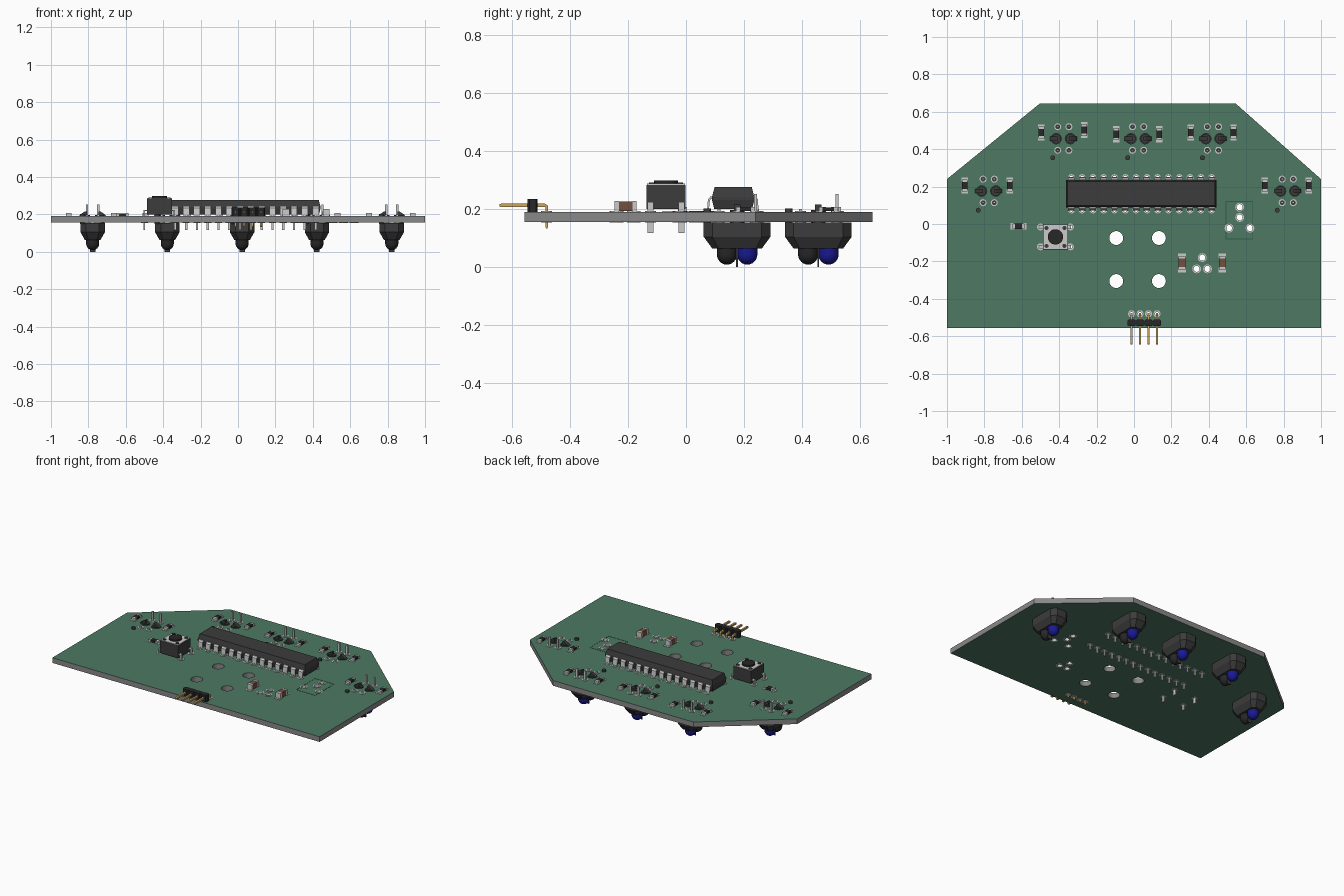
import bpy, bmesh, math
from mathutils import Matrix, Vector

if "Cube" in bpy.data.objects:
    bpy.data.objects.remove(bpy.data.objects["Cube"])

BOT, TOP = 0.156, 0.191   # circuit board faces


def mat(name, c):
    m = bpy.data.materials.new(name)
    m.diffuse_color = (*c, 1)
    m.use_nodes = True
    m.node_tree.nodes["Principled BSDF"].inputs["Base Color"].default_value = m.diffuse_color
    return m


GREEN = mat("green", (0.075, 0.19, 0.125))
EDGE = mat("edge_grey", (0.25, 0.25, 0.25))
BLACK = mat("black", (0.02, 0.02, 0.02))
DARK = mat("charcoal", (0.045, 0.045, 0.045))
SILVER = mat("silver", (0.55, 0.55, 0.53))
GOLD = mat("gold", (0.6, 0.38, 0.12))
BROWN = mat("brown", (0.17, 0.08, 0.05))
BLUE = mat("blue", (0.01, 0.01, 0.3))
INK = mat("dark_green", (0.03, 0.11, 0.06))


def box(bm, x0, x1, y0, y1, z0, z1):
    m = Matrix.Translation(((x0 + x1) / 2, (y0 + y1) / 2, (z0 + z1) / 2)) @ \
        Matrix.Diagonal((x1 - x0, y1 - y0, z1 - z0, 1))
    bmesh.ops.create_cube(bm, size=1, matrix=m)


def cyl(bm, x, y, z0, z1, r, r2=None, n=16):
    bmesh.ops.create_cone(bm, cap_ends=True, segments=n, radius1=r, radius2=r if r2 is None else r2,
                          depth=z1 - z0, matrix=Matrix.Translation((x, y, (z0 + z1) / 2)))


def loft(bm, rings):
    """Skin a stack of closed rings and cap both ends."""
    vs = [[bm.verts.new(p) for p in r] for r in rings]
    n = len(vs[0])
    for a, b in zip(vs, vs[1:]):
        for i in range(n):
            bm.faces.new((a[i], a[(i + 1) % n], b[(i + 1) % n], b[i]))
    bm.faces.new(vs[0])
    bm.faces.new(vs[-1])


def circle(x, y, z, r, n=16):
    return [(x + r * math.cos(2 * math.pi * i / n), y + r * math.sin(2 * math.pi * i / n), z) for i in range(n)]


def finish(bm, name, m, smooth=False, at=((0, 0),)):
    """Make one object per position, all sharing one mesh."""
    bmesh.ops.recalc_face_normals(bm, faces=bm.faces[:])
    me = bpy.data.meshes.new(name)
    bm.to_mesh(me)
    bm.free()
    me.materials.append(m)
    for x, y in at:
        ob = bpy.data.objects.new(name, me)
        ob.location = (x, y, 0)
        bpy.context.collection.objects.link(ob)
    if smooth:
        bpy.ops.object.select_all(action='DESELECT')
        ob.select_set(True)
        bpy.context.view_layer.objects.active = ob
        bpy.ops.object.shade_smooth_by_angle(angle=math.radians(35))


# Layout of the parts
SENSORS = [(-0.777, 0.176), (-0.378, 0.456), (0.022, 0.456), (0.422, 0.456), (0.822, 0.176)]
CHIP_X = [-0.335 + 0.0577 * i for i in range(14)]
HEAD_X = [-0.013 + 0.0453 * i for i in range(4)]
BTN = (-0.42, -0.069)
pads = [(x, y) for x in CHIP_X for y in (0.075, 0.248)]
pads += [(x + dx, y + dy) for x, y in SENSORS for dx in (-0.03, 0.03) for dy in (-0.062, 0.064)]
pads += [(x, -0.48) for x in HEAD_X]
pads += [(BTN[0] + dx, BTN[1] + dy) for dx in (-0.08, 0.08) for dy in (-0.053, 0.053)]
open_pads = [(0.565, 0.09), (0.565, 0.035), (0.508, -0.022), (0.62, -0.022),
             (0.365, -0.18), (0.335, -0.24), (0.393, -0.24)]

# Circuit board: filled outline with drilled holes
outline = [(-1, -0.557), (1, -0.557), (1, 0.24), (0.545, 0.643), (-0.505, 0.643), (-1, 0.24)]
loops = [[(x, y, 0) for x, y in outline]]
loops += [circle(x, y, 0, 0.037, 32) for x in (-0.095, 0.133) for y in (-0.075, -0.305)]
loops += [circle(x, y, 0, 0.011, 12) for x, y in pads]
loops += [circle(x, y, 0, 0.017, 16) for x, y in open_pads]
loops += [circle(x + dx, y, 0, 0.028, 16) for x, y in SENSORS for dx in (-0.038, 0.038)]
cu = bpy.data.curves.new("circuit_board", 'CURVE')
cu.dimensions, cu.fill_mode, cu.extrude = '2D', 'BOTH', (TOP - BOT) / 2
for pts in loops:
    s = cu.splines.new('POLY')
    s.points.add(len(pts) - 1)
    for p, c in zip(s.points, pts):
        p.co = (*c, 1)
    s.use_cyclic_u = True
board = bpy.data.objects.new("circuit_board", cu)
board.location.z = (TOP + BOT) / 2
bpy.context.collection.objects.link(board)
bpy.context.view_layer.objects.active = board
board.select_set(True)
bpy.ops.object.convert(target='MESH')
board = bpy.context.view_layer.objects.active
board.data.materials.clear()
board.data.materials.append(GREEN)
board.data.materials.append(EDGE)
for f in board.data.polygons:
    f.material_index = 0 if abs(f.normal.z) > 0.5 else 1
    f.use_smooth = False

# Plated holes: thin sleeves with a flange on both faces
bm = bmesh.new()
for pts, ri, ro in ((pads, 0.0105, 0.019), (open_pads, 0.0165, 0.024)):
    for x, y in pts:
        prof = [(ri, BOT - .002), (ro, BOT - .002), (ro, TOP + .002), (ri, TOP + .002)]
        rings = [[bm.verts.new(p) for p in circle(x, y, z, r, 12)] for r, z in prof]
        for k in range(4):
            a, b = rings[k], rings[(k + 1) % 4]
            for i in range(12):
                bm.faces.new((a[i], a[(i + 1) % 12], b[(i + 1) % 12], b[i]))
finish(bm, "plated_holes", SILVER)

# Printed outline beside the empty component holes
bm = bmesh.new()
for x in (0.492, 0.635):
    box(bm, x - .002, x + .002, -0.08, 0.12, TOP, TOP + .001)
for y in (-0.08, 0.12):
    box(bm, 0.492, 0.635, y - .002, y + .002, TOP, TOP + .001)
finish(bm, "printed_outline", INK)

# Optical sensors hanging below the board
bm = bmesh.new()


def octagon(w, d, c, z):
    return [(-w, -d + c, z), (-w + c, -d, z), (w - c, -d, z), (w, -d + c, z),
            (w, d - c, z), (w - c, d, z), (-w + c, d, z), (-w, d - c, z)]


loft(bm, [octagon(0.065, 0.115, 0.03, BOT - .001), octagon(0.065, 0.115, 0.03, 0.105),
          octagon(0.042, 0.085, 0.02, 0.064)])
box(bm, -0.015, 0.015, -0.003, 0.003, 0, 0.07)
cyl(bm, -0.056, -0.102, 0.15, 0.203, 0.013)
finish(bm, "sensor_body", DARK, at=SENSORS)

for name, y, m in (("sensor_dark_lens", -0.035, BLACK), ("sensor_blue_lens", 0.035, BLUE)):
    bm = bmesh.new()
    dome = [circle(0, y, 0.045 - 0.036 * math.sin(a), 0.035 * math.cos(a), 24)
            for a in [math.radians(15 * k) for k in range(6)]]
    loft(bm, [circle(0, y, 0.07, 0.035, 24)] + dome)
    for f in bm.faces:
        f.smooth = len(f.verts) == 4
    finish(bm, name, m, at=SENSORS)

bm = bmesh.new()   # snap clips through the board
for s in (-1, 1):
    cyl(bm, s * 0.038, 0, 0.15, 0.197, 0.025)
    sec = [(0.03, 0.192), (0.072, 0.192), (0.066, 0.2), (0.04, 0.217), (0.03, 0.217)]
    loft(bm, [[(s * x, y, z) for x, z in sec] for y in (-0.011, 0.011)])
finish(bm, "sensor_clips", DARK, at=SENSORS)

bm = bmesh.new()
for x in (-0.03, 0.03):
    for y, z in ((0.064, 0.252), (-0.062, 0.2)):
        box(bm, x - .006, x + .006, y - .005, y + .005, 0.15, z)
finish(bm, "sensor_leads", SILVER, at=SENSORS)

# Dual-row chip
bm = bmesh.new()
loft(bm, [[(sx * (0.4025 - i), 0.1625 + sy * (0.073 - i), z)
           for sx, sy in ((-1, -1), (1, -1), (1, 1), (-1, 1))]
          for i, z in ((0.008, 0.2), (0, 0.232), (0, 0.242), (0.009, 0.276))])
bmesh.ops.translate(bm, verts=bm.verts[:], vec=(0.0385, 0, 0))
finish(bm, "chip_body", DARK)
bm = bmesh.new()
for x in CHIP_X:
    for s in (-1, 1):
        sec = [(0.06, 0.243), (0.078, 0.243), (0.086, 0.234), (0.089, 0.195), (0.083, 0.195),
               (0.079, 0.231), (0.075, 0.236), (0.06, 0.236)]
        loft(bm, [[(px, 0.1615 + s * y, z) for y, z in sec] for px in (x - .017, x + .017)])
        y = 0.1615 + s * 0.0865
        box(bm, x - .006, x + .006, y - .004, y + .004, 0.118, 0.2)
finish(bm, "chip_legs", SILVER)

# Push button
bx, by = BTN
bm = bmesh.new()
box(bm, bx - .067, bx + .067, by - .067, by + .067, 0.2, 0.284)
for sx in (-1, 1):
    for sy in (-1, 1):
        cyl(bm, bx + sx * .048, by + sy * .048, 0.28, 0.292, 0.011, n=12)
finish(bm, "button_body", DARK)
bm = bmesh.new()
box(bm, bx - .065, bx + .065, by - .065, by + .065, 0.284, 0.288)
for sx in (-1, 1):
    for sy in (-1, 1):
        x, y = bx + sx * .08, by + sy * .053
        box(bm, x - .004, x + .004, y - .01, y + .01, 0.118, 0.225)
        box(bm, min(x, bx + sx * .06), max(x, bx + sx * .06), y - .01, y + .01, 0.219, 0.225)
finish(bm, "button_cover_and_legs", SILVER)
bm = bmesh.new()
cyl(bm, bx, by, 0.286, 0.299, 0.041, n=32)
finish(bm, "button_cap", BLACK, smooth=True)

# Right-angle pin header
bm = bmesh.new()
for x in HEAD_X:
    loft(bm, [[(x + a * w, -0.5285 + b * d, z) for a, b, w, d in
               ((-1, -1, .015, .0175), (1, -1, .015, .0175), (1, -1, .0227, .011), (1, 1, .0227, .011),
                (1, 1, .015, .0175), (-1, 1, .015, .0175), (-1, 1, .0227, .011), (-1, -1, .0227, .011))]
              for z in (TOP, 0.236)])
finish(bm, "header_block", BLACK)
bm = bmesh.new()
for x in HEAD_X:
    sec = [(-0.643, 0.209), (-0.643, 0.217), (-0.636, 0.2195), (-0.486, 0.2195), (-0.475, 0.211),
           (-0.475, 0.14), (-0.478, 0.134), (-0.482, 0.134), (-0.485, 0.14), (-0.485, 0.207), (-0.636, 0.207)]
    loft(bm, [[(px, y, z) for y, z in sec] for px in (x - .006, x + .006)])
finish(bm, "header_pins", GOLD)

# Surface-mount resistors and capacitors: body, end caps, pads
RES = [(-0.905, 0.205), (-0.665, 0.205), (-0.495, 0.49), (-0.267, 0.502), (-0.095, 0.48), (0.135, 0.48),
       (0.303, 0.49), (0.532, 0.49), (0.7, 0.205), (0.935, 0.205)]
CAPS = [(0.257, -0.208), (0.472, -0.208)]


def chip_part(name, w, l, h, color, at, turn=False):
    parts = (("_body", color, [(w, -l * .66, l * .66, TOP + .002, TOP + h)]),
             ("_ends", SILVER, [(w * 1.02, s * l * .8 - l * .2, s * l * .8 + l * .2, TOP, TOP + h + .001)
                                for s in (-1, 1)] +
              [(w * 1.15, s * l * 1.05 - l * .3, s * l * 1.05 + l * .3, TOP, TOP + .002) for s in (-1, 1)]))
    for suffix, m, boxes in parts:
        bm = bmesh.new()
        for hw, y0, y1, z0, z1 in boxes:
            box(bm, -hw, hw, y0, y1, z0, z1)
        if turn:
            bmesh.ops.rotate(bm, verts=bm.verts[:], matrix=Matrix.Rotation(math.pi / 2, 3, 'Z'))
        finish(bm, name + suffix, m, at=at)


chip_part("resistor", 0.015, 0.032, 0.015, BLACK, RES)
chip_part("side_resistor", 0.015, 0.032, 0.015, BLACK, [(-0.618, -0.012)], True)
chip_part("capacitor", 0.018, 0.038, 0.036, BROWN, CAPS)
